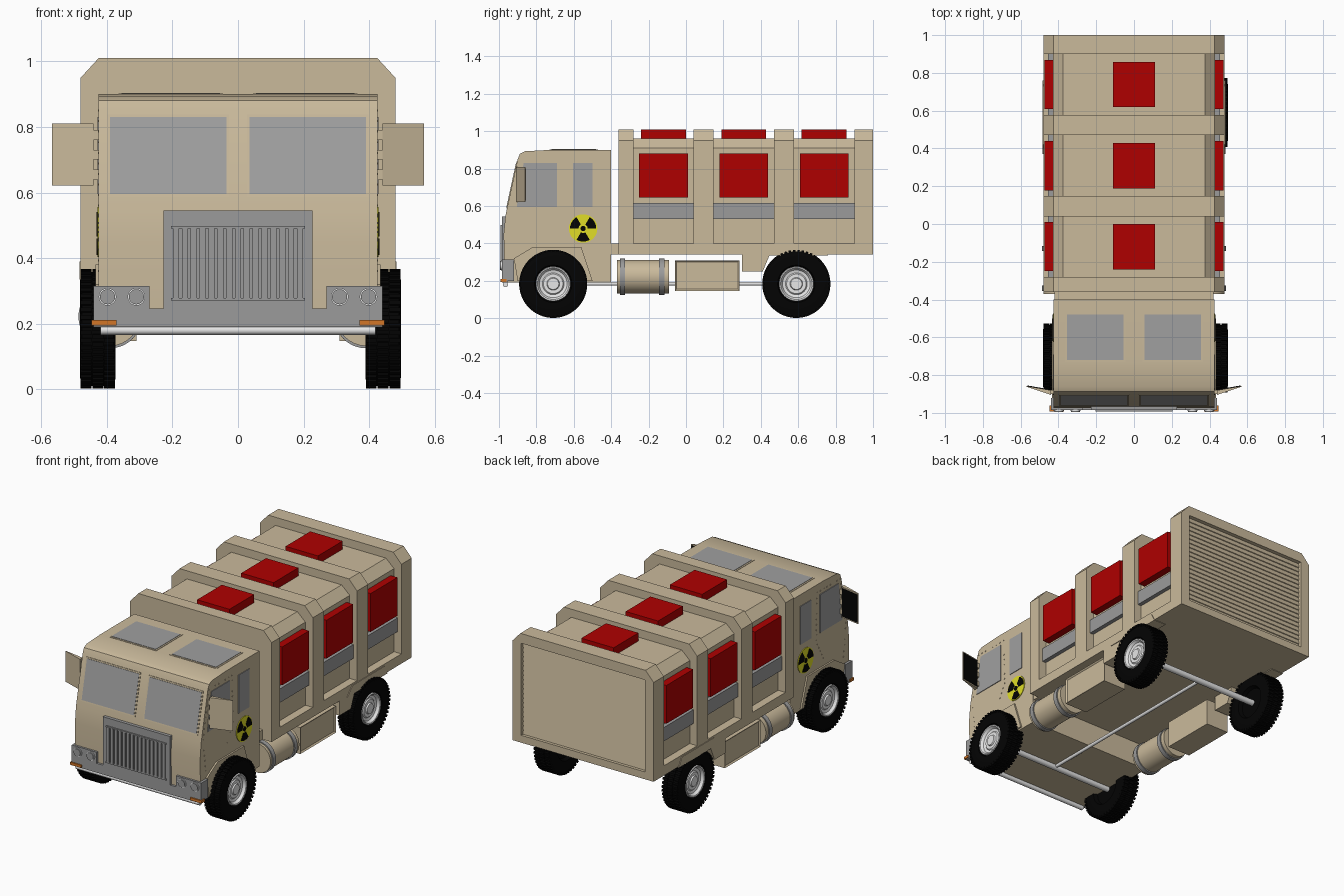
import bpy, bmesh, math
from mathutils import Matrix, Vector

if "Cube" in bpy.data.objects:
    bpy.data.objects.remove(bpy.data.objects["Cube"])


def material(name, r, g, b):
    m = bpy.data.materials.new(name)
    m.use_nodes = True
    m.diffuse_color = (r, g, b, 1)
    m.node_tree.nodes["Principled BSDF"].inputs["Base Color"].default_value = (r, g, b, 1)
    return m


TAN = material("sand paint", 0.59, 0.49, 0.33)
RED = material("red", 0.43, 0, 0)
GREY = material("grey metal", 0.33, 0.33, 0.33)
GLASS = material("grey glass", 0.35, 0.35, 0.35)
LIGHT = material("light metal", 0.8, 0.8, 0.8)
BLACK = material("black rubber", 0.001, 0.001, 0.001)
YELLOW = material("yellow", 0.75, 0.73, 0.02)
ORANGE = material("orange", 0.65, 0.18, 0.02)


def finish(name, bm, mat, smooth=False):
    bmesh.ops.recalc_face_normals(bm, faces=bm.faces)
    me = bpy.data.meshes.new(name)
    bm.to_mesh(me)
    bm.free()
    ob = bpy.data.objects.new(name, me)
    bpy.context.collection.objects.link(ob)
    me.materials.append(mat)
    if smooth:
        bpy.ops.object.select_all(action='DESELECT')
        ob.select_set(True)
        bpy.context.view_layer.objects.active = ob
        bpy.ops.object.shade_smooth_by_angle(angle=math.radians(35))
    return ob


def add_box(bm, lo, hi, turn=Matrix()):
    size = [b - a for a, b in zip(lo, hi)]
    mid = [(a + b) / 2 for a, b in zip(lo, hi)]
    bmesh.ops.create_cube(bm, size=1, matrix=turn @ Matrix.Translation(mid) @ Matrix.Diagonal((*size, 1)))


def box(name, x, y, z, mat):
    bm = bmesh.new()
    x = sorted(x)
    add_box(bm, (x[0], y[0], z[0]), (x[1], y[1], z[1]))
    return finish(name, bm, mat)


def prism(name, pts, axis, lo, hi, mat, smooth=False):
    """Extrude a profile along x (points y,z) or y (points x,z) or z (points x,y)."""
    place = {"x": lambda a, b: (lo, a, b), "y": lambda a, b: (a, lo, b), "z": lambda a, b: (a, b, lo)}[axis]
    along = Vector([(hi - lo) * (axis == c) for c in "xyz"])
    bm = bmesh.new()
    face = bm.faces.new([bm.verts.new(place(a, b)) for a, b in pts])
    out = bmesh.ops.extrude_face_region(bm, geom=[face])
    bmesh.ops.translate(bm, vec=along, verts=[v for v in out["geom"] if isinstance(v, bmesh.types.BMVert)])
    return finish(name, bm, mat, smooth)


def circle(a, b, r, n=32):
    return [(a + r * math.cos(2 * math.pi * i / n), b + r * math.sin(2 * math.pi * i / n)) for i in range(n)]


def lathe(name, profile, centre, side, mat, n=48):
    """Spin (offset, radius) points about the x axis."""
    bm = bmesh.new()
    rings = [[bm.verts.new((centre[0] + side * o, centre[1] + a, centre[2] + b)) for a, b in circle(0, 0, r, n)]
             for o, r in profile]
    for p, q in zip(rings, rings[1:]):
        for i in range(n):
            j = (i + 1) % n
            bm.faces.new((p[i], p[j], q[j], q[i]))
    bm.faces.new(rings[0])
    bm.faces.new(rings[-1])
    return finish(name, bm, mat, True)


# Cab shell with raked windscreen
prism("cab", [(-0.97, 0.19), (-0.975, 0.45), (-0.965, 0.55), (-0.9, 0.85), (-0.888, 0.88), (-0.86, 0.893),
              (-0.73, 0.9), (-0.4, 0.9), (-0.4, 0.19)], "x", -0.425, 0.425, TAN, True)
box("cab_link", (-0.42, 0.42), (-0.41, -0.35), (0.34, 0.4), TAN)

# Cargo body: core, sills and ribs
def arch(w, top, cut, base):
    return [(-w, base), (w, base), (w, top - cut), (w - 0.055, top), (0.055 - w, top), (-w, top - cut)]

prism("cargo_core", arch(0.43, 0.96, 0.05, 0.34), "y", -0.34, 0.95, TAN)
box("cargo_sill", (-0.48, 0.48), (-0.35, 0.95), (0.34, 0.4), TAN)
ribs = [(-0.36, -0.28), (0.04, 0.147), (0.47, 0.577), (0.9, 1.0)]
for i, (a, b) in enumerate(ribs):
    rib = prism(f"cargo_rib_{i + 1}", arch(0.48, 1.01, 0.06, 0.34), "y", a, b, TAN)

# Rear roller door sunk into the last rib
cutter = box("door_cutter", (-0.42, 0.42), (0.972, 1.1), (0.385, 0.95), TAN)
cutter.hide_render = True
cutter.hide_viewport = True
cut = rib.modifiers.new("door recess", "BOOLEAN")
cut.operation, cut.solver, cut.object = "DIFFERENCE", "EXACT", cutter
slats, step = 20, 0.565 / 20
zigzag = [(0.96, 0.95), (0.96, 0.385)]
for i in range(slats):
    z = 0.385 + i * step
    zigzag += [(0.982, z), (0.978, z + step * 0.92)]
prism("roller_door", zigzag, "x", -0.42, 0.42, TAN)

# Red panels and grey strips in each bay
for i in range(3):
    a, b = ribs[i][1], ribs[i + 1][0]
    mid = (a + b) / 2
    box(f"roof_panel_{i + 1}", (-0.11, 0.11), (mid - 0.12, mid + 0.12), (0.95, 1.01), RED)
    for s in (1, -1):
        box("side_panel", (s * 0.42, s * 0.475), (mid - 0.13, mid + 0.13), (0.645, 0.88), RED)
        box("side_strip", (s * 0.42, s * 0.455), (a, b), (0.53, 0.615), GREY)

# Windscreen and roof windows
def screen_y(z):
    return -0.965 + 0.217 * (z - 0.55)

for s in (1, -1):
    for name, m, grow, out in (("windscreen_frame", TAN, 0.008, 0.003), ("windscreen", GLASS, 0, 0.005)):
        lo, hi = 0.595 - grow, 0.83 + grow
        pts = [(screen_y(lo) - out, lo), (screen_y(hi) - out, hi), (screen_y(hi) + 0.002, hi), (screen_y(lo) + 0.002, lo)]
        prism(name, pts, "x", s * (0.035 - grow), s * (0.39 + grow), m)
    box("roof_window_frame", (s * 0.045, s * 0.365), (-0.73, -0.47), (0.895, 0.902), TAN)
    box("roof_window", (s * 0.055, s * 0.355), (-0.72, -0.48), (0.896, 0.904), GLASS)

# Cab sides: windows, rivets, hazard sign, fenders, mirrors
for s in (1, -1):
    def plate(name, pts, mat, lo=0.424, hi=0.429):
        return prism(name, pts, "x", s * lo, s * hi, mat)

    plate("door_window", [(-0.905, 0.595), (-0.69, 0.595), (-0.69, 0.83), (-0.868, 0.83)], GLASS)
    plate("rear_cab_window", [(-0.605, 0.595), (-0.5, 0.595), (-0.5, 0.83), (-0.605, 0.83)], GLASS)

    bm = bmesh.new()
    door = [Vector(p) for p in ((-0.92, 0.36), (-0.945, 0.56), (-0.89, 0.85), (-0.665, 0.85), (-0.655, 0.56), (-0.74, 0.4))]
    for p, q in zip(door, door[1:]):
        count = int((q - p).length / 0.03)
        for k in range(count):
            c = p.lerp(q, k / count)
            add_box(bm, (s * 0.425 - 0.002, c.x - 0.003, c.y - 0.003), (s * 0.425 + 0.002, c.x + 0.003, c.y + 0.003))
    finish("door_rivets", bm, TAN)

    plate("sign_disc", circle(-0.55, 0.48, 0.076), YELLOW)
    plate("sign_dot", circle(-0.55, 0.48, 0.014, 16), BLACK, 0.425, 0.432)
    for base in (0, 120, 240):
        angles = [math.radians(base + d) for d in range(0, 61, 10)]
        ring = [(0.024, t) for t in angles] + [(0.07, t) for t in reversed(angles)]
        plate("sign_blade", [(-0.55 + r * math.cos(t), 0.48 + r * math.sin(t)) for r, t in ring], BLACK, 0.425, 0.432)

    plate("front_fender", [(-0.92, 0.32), (-0.82, 0.38), (-0.56, 0.38), (-0.5, 0.2), (-0.9, 0.2)], TAN, 0.4, 0.435)
    plate("rear_fender", [(0.37, 0.335), (0.42, 0.39), (0.73, 0.39), (0.76, 0.335)], TAN, 0.4, 0.484)
    plate("rear_skirt", [(0.3, 0.25), (0.3, 0.345), (0.45, 0.345), (0.41, 0.25)], TAN, 0.36, 0.48)

    mirror = [(s * 0.44, -0.905), (s * 0.568, -0.862), (s * 0.568, -0.858), (s * 0.44, -0.88)]
    prism("mirror_shell", mirror, "z", 0.622, 0.81, TAN)
    glass = [(s * 0.445, -0.882), (s * 0.563, -0.861), (s * 0.563, -0.855), (s * 0.445, -0.876)]
    prism("mirror_glass", glass, "z", 0.63, 0.802, BLACK)
    for z in (0.655, 0.715, 0.775):
        box("mirror_bracket", (s * 0.42, s * 0.45), (-0.9, -0.88), (z - 0.015, z + 0.015), TAN)

# Front bumper, grille and lamps
half = [(0.44, 0.19), (0.44, 0.315), (0.27, 0.315), (0.27, 0.247), (0.228, 0.247), (0.228, 0.545)]
prism("bumper", half + [(-x, z) for x, z in reversed(half)], "y", -0.985, -0.955, GREY)
for i in range(15):
    x = -0.189 + i * 0.027
    box("grille_bar", (x - 0.0095, x + 0.0095), (-0.993, -0.98), (0.278, 0.492), GREY)
for name, z in (("grille_rail_low", 0.275), ("grille_rail_top", 0.494)):
    box(name, (-0.204, 0.204), (-0.992, -0.98), (z - 0.004, z + 0.004), GREY)
lathe("bumper_pipe", [(-0.42, 0.014), (0.42, 0.014)], (0, -0.965, 0.18), 1, LIGHT, 16)
for s in (1, -1):
    box("bumper_end", (s * 0.42, s * 0.44), (-0.985, -0.92), (0.2, 0.315), GREY)
    box("marker_lamp", (s * 0.37, s * 0.447), (-0.993, -0.96), (0.195, 0.211), ORANGE)
    for x in (0.31, 0.398):
        prism("headlight_ring", circle(s * x, 0.282, 0.027), "y", -0.99, -0.97, LIGHT, True)
        prism("headlight", circle(s * x, 0.282, 0.023), "y", -0.995, -0.97, GREY, True)

# Side tanks and lockers
for s in (1, -1):
    prism("fuel_tank", circle(s * 0.39, 0.222, 0.09), "y", -0.37, -0.09, TAN, True)
    for y in (-0.34, -0.13):
        prism("tank_band", circle(s * 0.39, 0.222, 0.097), "y", y - 0.014, y + 0.014, GREY, True)
    locker = box("locker", (s * 0.31, s * 0.465), (-0.06, 0.287), (0.147, 0.31), TAN)
    bm = bmesh.new()
    bm.from_mesh(locker.data)
    outer = [f for f in bm.faces if f.normal.x * s > 0.9]
    bmesh.ops.inset_region(bm, faces=outer, thickness=0.012, depth=-0.008)
    bm.to_mesh(locker.data)
    bm.free()

# Wheels, axles and drive shaft
tyre = [(-0.03, 0.09), (-0.052, 0.1), (-0.054, 0.15), (-0.048, 0.174), (0.048, 0.174), (0.054, 0.15), (0.052, 0.1), (0.03, 0.09)]
rim = [(0.0, 0.088), (0.046, 0.093), (0.052, 0.091), (0.05, 0.084), (0.034, 0.074), (0.03, 0.058), (0.036, 0.052),
       (0.036, 0.034), (0.044, 0.03), (0.044, 0.008)]
for end, y in (("front", -0.71), ("rear", 0.59)):
    for side, s, x in (("left", 1, 0.4425), ("right", -1, -0.4275)):
        c = (x, y, 0.184)
        lathe(f"{end}_{side}_tyre", tyre, c, s, BLACK)
        lathe(f"{end}_{side}_rim", rim, c, s, LIGHT)
        bm = bmesh.new()
        for k in range(48):
            for row in (-1, 0, 1):
                turn = Matrix.Translation(c) @ Matrix.Rotation(2 * math.pi * (k + row * row / 2) / 48, 4, "X")
                add_box(bm, (row * 0.036 - 0.0165, -0.0065, 0.165), (row * 0.036 + 0.0165, 0.0065, 0.182), turn)
        finish(f"{end}_{side}_tread", bm, BLACK)
    lathe(f"{end}_axle", [(-0.42, 0.018), (0.43, 0.018)], (0, y, 0.184), 1, LIGHT, 20)
prism("drive_shaft", circle(0, 0.185, 0.01, 16), "y", -0.71, 0.59, LIGHT, True)
